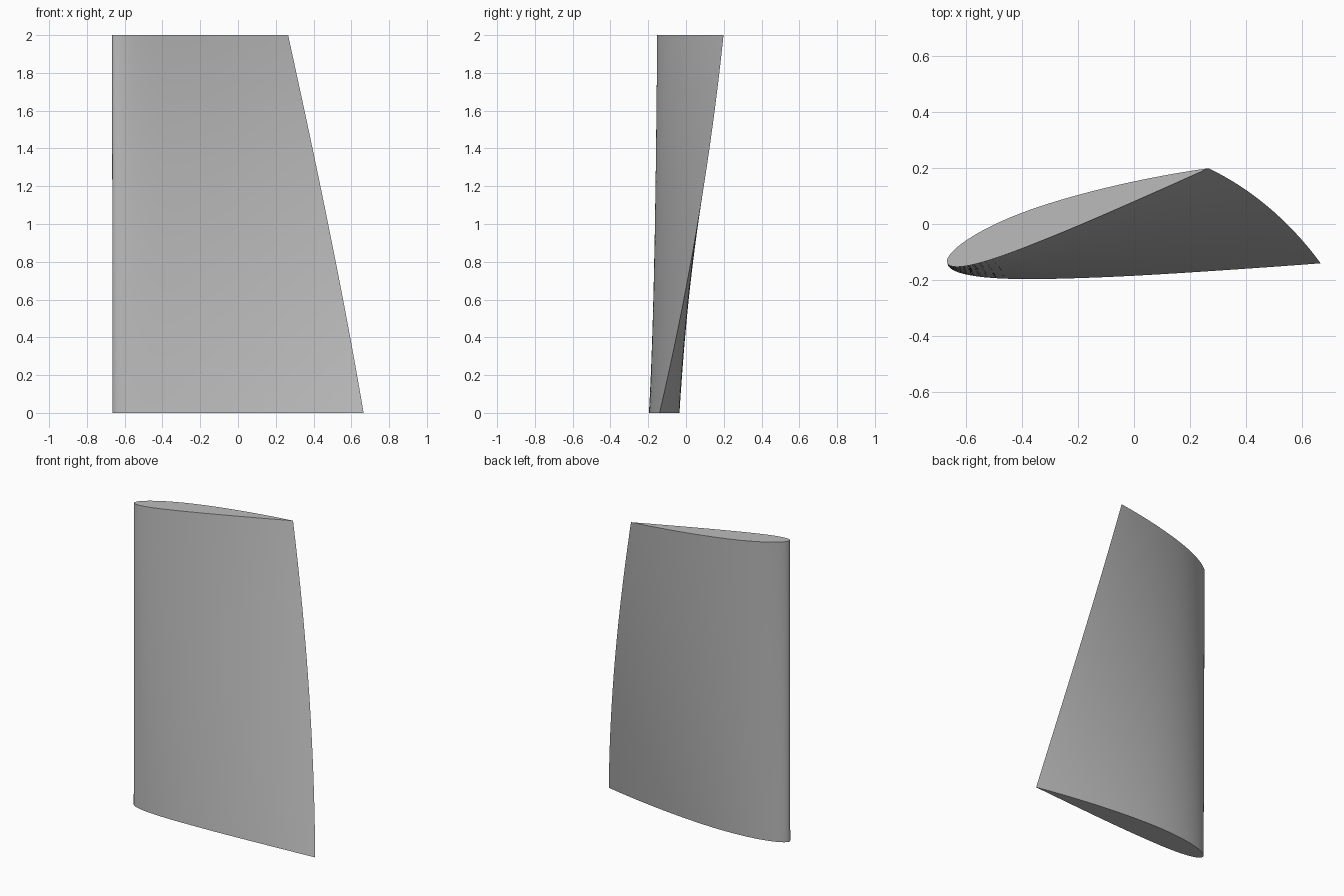
import bpy, bmesh, math

if "Cube" in bpy.data.objects:
    bpy.data.objects.remove(bpy.data.objects["Cube"])

LEAD_X, LEAD_Y, HEIGHT = -0.665, -0.14, 2.0
ROOT_CHORD, TIP_CHORD, TWIST = 1.33, 0.99, math.radians(20)
STEPS, LEVELS = 40, 40
CAMBER, CAMBER_POS, THICK = 0.02, 0.4, 0.12


def surface_point(s, side):
    """Point of a unit wing section at chord fraction s, side +1 back or -1 front."""
    t = 5 * THICK * (0.2969 * math.sqrt(s) - 0.126 * s - 0.3516 * s**2
                     + 0.2843 * s**3 - 0.1036 * s**4)
    p = CAMBER_POS
    span = p if s < p else 1 - p
    base = 0 if s < p else 1 - 2 * p
    y = CAMBER / span**2 * (base + 2 * p * s - s * s)
    a = math.atan(2 * CAMBER / span**2 * (p - s))
    return s - side * t * math.sin(a), y + side * t * math.cos(a)


# Closed section: trailing edge, along the front to the nose, back along the rear
cosine = [(1 - math.cos(math.pi * i / STEPS)) / 2 for i in range(STEPS + 1)]
section = [surface_point(s, -1) for s in reversed(cosine)]
section += [surface_point(s, 1) for s in cosine[1:-1]]

# Tapered, twisted stack of sections about the straight leading edge
bm = bmesh.new()
rings = []
for level in range(LEVELS + 1):
    f = level / LEVELS
    chord = ROOT_CHORD + (TIP_CHORD - ROOT_CHORD) * f
    c, s = chord * math.cos(TWIST * f), chord * math.sin(TWIST * f)
    rings.append([bm.verts.new((LEAD_X + x * c - y * s, LEAD_Y + x * s + y * c, HEIGHT * f))
                  for x, y in section])
count = len(section)
for low, high in zip(rings, rings[1:]):
    for i in range(count):
        j = (i + 1) % count
        bm.faces.new((low[i], low[j], high[j], high[i]))

# Flat end caps
bm.faces.new(rings[0])
bm.faces.new(rings[-1])
bmesh.ops.recalc_face_normals(bm, faces=bm.faces)

mesh = bpy.data.meshes.new("twisted_blade")
bm.to_mesh(mesh)
bm.free()
blade = bpy.data.objects.new("twisted_blade", mesh)
bpy.context.collection.objects.link(blade)

# Plain grey material
grey = bpy.data.materials.new("plain_grey")
grey.use_nodes = True
colour = (0.5, 0.5, 0.5, 1)
grey.diffuse_color = colour
grey.node_tree.nodes["Principled BSDF"].inputs["Base Color"].default_value = colour
mesh.materials.append(grey)

bpy.ops.object.select_all(action="DESELECT")
blade.select_set(True)
bpy.context.view_layer.objects.active = blade
bpy.ops.object.shade_smooth_by_angle(angle=math.radians(30))
